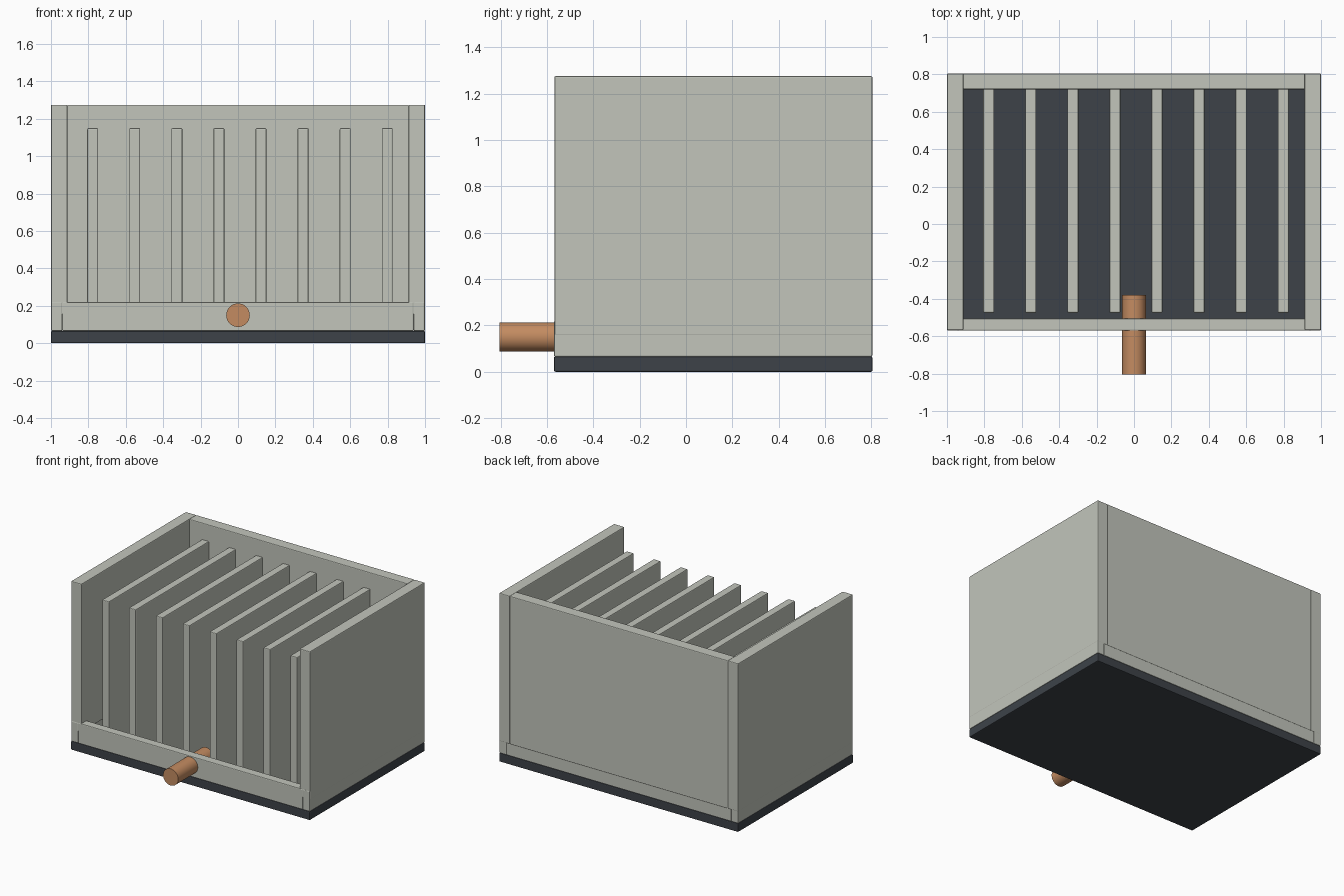
import bpy, math

default = bpy.data.objects.get("Cube")
if default:
    bpy.data.objects.remove(default, do_unlink=True)


def material(name, rgb):
    m = bpy.data.materials.new(name)
    m.use_nodes = True
    m.diffuse_color = (*rgb, 1)
    m.node_tree.nodes["Principled BSDF"].inputs["Base Color"].default_value = (*rgb, 1)
    return m


grey = material("warm grey", (0.54, 0.56, 0.50))
slate = material("dark slate", (0.047, 0.055, 0.066))
copper = material("copper", (0.55, 0.26, 0.12))


def box(name, x, y, z, mat, bevel=0.006):
    """Bevelled box from (min, max) ranges on each axis."""
    spans = (x, y, z)
    bpy.ops.mesh.primitive_cube_add(size=1, location=[(a + b) / 2 for a, b in spans])
    ob = bpy.context.object
    ob.name = name
    ob.scale = [b - a for a, b in spans]
    bpy.ops.object.transform_apply(location=False, rotation=False, scale=True)
    ob.data.materials.append(mat)
    mod = ob.modifiers.new("edge", "BEVEL")
    mod.width = bevel
    mod.segments = 2
    return ob


FRONT, BACK, BASE, RIM, TOP = -0.57, 0.805, 0.065, 0.22, 1.275

# Base plate
box("base_plate", (-1, 1), (FRONT, BACK), (0, BASE), slate)

# Low rim around the base
box("front_lip", (-0.94, 0.94), (FRONT, -0.505), (BASE, RIM), grey)
box("back_rim", (-0.94, 0.94), (0.74, BACK - 0.001), (BASE, 0.16), grey)

# Side rims and walls
for side, s in (("left", 1), ("right", -1)):
    box(side + "_rim", sorted((s * 0.94, s * 0.999)), (FRONT, BACK - 0.001), (BASE, RIM), grey)
    box(side + "_wall", sorted((s * 0.912, s)), (FRONT + 0.002, BACK), (0.155, TOP), grey)

# Back wall
box("back_wall", (-0.914, 0.914), (0.72, BACK), (0.155, TOP), grey)

# Row of upright fins
for i in range(8):
    x = -0.777 + i * 0.225
    box(f"fin_{i + 1}", (x - 0.029, x + 0.029), (-0.475, 0.725), (BASE - 0.005, 1.15), grey)

# Drain pipe through the lip
bpy.ops.mesh.primitive_cylinder_add(vertices=32, radius=0.063, depth=0.425,
                                    location=(0, -0.5925, 0.15),
                                    rotation=(math.pi / 2, 0, 0))
pipe = bpy.context.object
pipe.name = "drain_pipe"
pipe.data.materials.append(copper)
bpy.ops.object.shade_smooth_by_angle(angle=math.radians(30))
